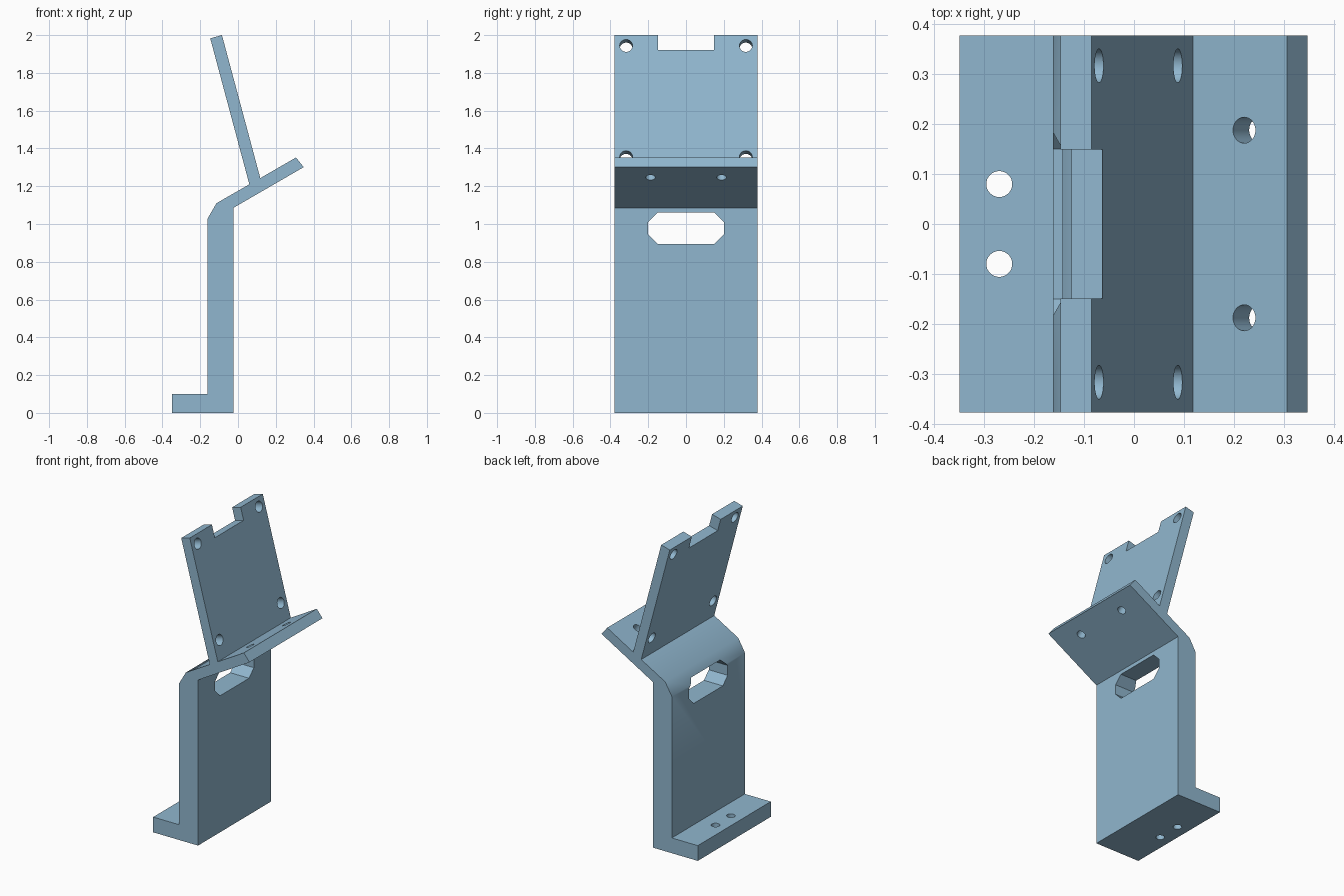
import bpy, bmesh, math
from mathutils import Vector, Matrix

if "Cube" in bpy.data.objects:
    bpy.data.objects.remove(bpy.data.objects["Cube"])

HALF = 0.378                      # half the bracket's width
TILT = math.radians(15)           # lean of the upper plate
SLOPE = math.radians(30)          # slope of the ledge

blue = bpy.data.materials.new("steel blue")
blue.diffuse_color = (0.28, 0.47, 0.62, 1)
blue.use_nodes = True
blue.node_tree.nodes["Principled BSDF"].inputs["Base Color"].default_value = blue.diffuse_color


def finish(name, bm):
    bmesh.ops.recalc_face_normals(bm, faces=bm.faces)
    mesh = bpy.data.meshes.new(name)
    bm.to_mesh(mesh)
    bm.free()
    ob = bpy.data.objects.new(name, mesh)
    bpy.context.collection.objects.link(ob)
    return ob


def prism(name, points, vec):
    """Extrude a closed outline along a vector."""
    bm = bmesh.new()
    face = bm.faces.new([bm.verts.new(p) for p in points])
    ext = bmesh.ops.extrude_face_region(bm, geom=[face])
    verts = [g for g in ext["geom"] if isinstance(g, bmesh.types.BMVert)]
    bmesh.ops.translate(bm, verts=verts, vec=vec)
    return finish(name, bm)


def hole(name, centre, axis, radius):
    """Round cutter centred on a surface point."""
    bm = bmesh.new()
    rot = Vector(axis).to_track_quat('Z', 'Y').to_matrix().to_4x4()
    bmesh.ops.create_cone(bm, cap_ends=True, segments=32, radius1=radius, radius2=radius,
                          depth=0.24, matrix=Matrix.Translation(centre) @ rot)
    return finish(name, bm)


# Bracket side profile: foot, post, sloped ledge and leaning plate
profile = [(-0.35, 0), (-0.025, 0), (-0.025, 1.085), (0.348, 1.301), (0.307, 1.352),
           (0.118, 1.243), (-0.085, 2.0), (-0.147, 1.983), (0.060, 1.210),
           (-0.114, 1.11), (-0.162, 1.027), (-0.162, 0.1), (-0.35, 0.1)]
bracket = prism("bracket", [(x, -HALF, z) for x, z in profile], (0, 2 * HALF, 0))
bracket.data.materials.append(blue)

plate_normal = Vector((math.cos(TILT), 0, math.sin(TILT)))
plate_up = Vector((-math.sin(TILT), 0, math.cos(TILT)))
ledge_normal = Vector((-math.sin(SLOPE), 0, math.cos(SLOPE)))

# Eight-sided slot through the post
slot = [(-0.2, 0.945), (-0.15, 0.895), (0.15, 0.895), (0.2, 0.945),
        (0.2, 1.01), (0.15, 1.06), (-0.15, 1.06), (-0.2, 1.01)]
cutters = [prism("slot_cutter", [(-0.3, y, z) for y, z in slot], (0.4, 0, 0))]

# Notch in the top edge of the plate
corner = Vector((-0.0635, 0, 1.92)) + plate_normal * 0.1
side = Vector((0, 0.149, 0))
rise = plate_up * 0.2
cutters.append(prism("notch_cutter",
                     [corner - side, corner + side, corner + side + rise, corner - side + rise],
                     plate_normal * -0.25))

# Mirrored pairs of screw holes
for s in (-1, 1):
    cutters.append(hole("plate_top_hole", (-0.07, s * 0.317, 1.944), plate_normal, 0.034))
    cutters.append(hole("plate_low_hole", (0.088, s * 0.317, 1.355), plate_normal, 0.034))
    cutters.append(hole("ledge_hole", (0.221, s * 0.188, 1.302), ledge_normal, 0.026))
    cutters.append(hole("foot_hole", (-0.27, s * 0.08, 0.05), (0, 0, 1), 0.026))

# Cut all openings, then discard the cutters
bpy.context.view_layer.objects.active = bracket
for c in cutters:
    c.hide_render = True
    mod = bracket.modifiers.new("cut", 'BOOLEAN')
    mod.operation, mod.solver, mod.object = 'DIFFERENCE', 'EXACT', c
    bpy.ops.object.modifier_apply(modifier=mod.name)
    bpy.data.objects.remove(c, do_unlink=True)

# Smooth the bend and hole walls, keep real edges sharp
bpy.ops.object.select_all(action='DESELECT')
bracket.select_set(True)
bpy.ops.object.shade_smooth_by_angle(angle=math.radians(32))
